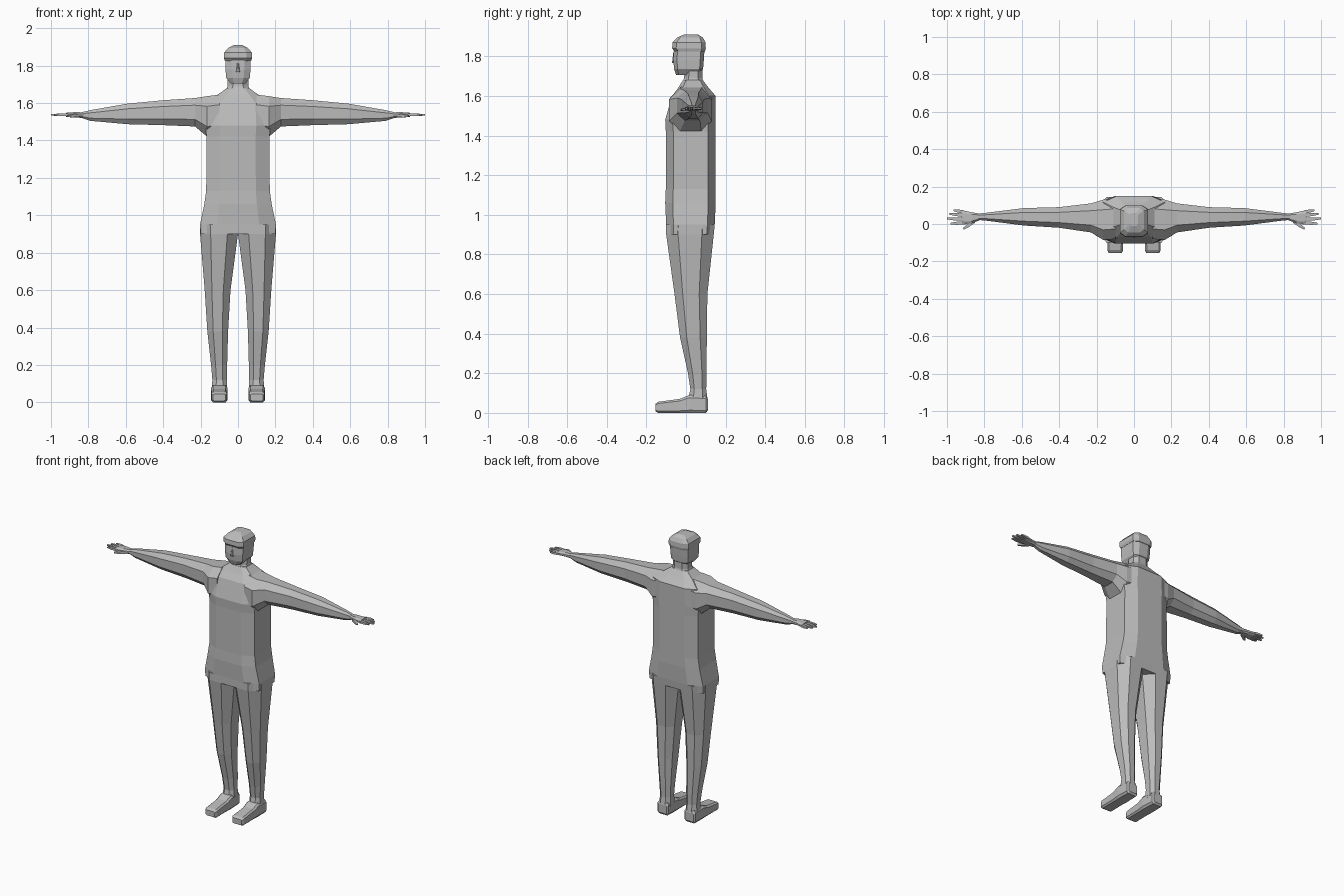
import bpy
import bmesh
from mathutils import Vector

default = bpy.data.objects.get("Cube")
if default:
    bpy.data.objects.remove(default, do_unlink=True)

grey = bpy.data.materials.new("plain_grey")
grey.use_nodes = True
colour = (0.5, 0.5, 0.5, 1)
grey.diffuse_color = colour
grey.node_tree.nodes["Principled BSDF"].inputs["Base Color"].default_value = colour


def octagon(a0, a1, b0, b1, cut_a, cut_b):
    """Rectangle with its corners cut off, as fractions of its sides."""
    ca, cb = (a1 - a0) * cut_a, (b1 - b0) * cut_b
    return [(a0 + ca, b0), (a1 - ca, b0), (a1, b0 + cb), (a1, b1 - cb),
            (a1 - ca, b1), (a0 + ca, b1), (a0, b1 - cb), (a0, b0 + cb)]


def loft(name, axis, rings, cut=(0.25, 0.25), side=1):
    """Skin cut rectangles (position, a0, a1, b0, b1) stacked along an axis."""
    place = {"x": lambda t, a, b: (t, a, b),
             "y": lambda t, a, b: (a, t, b),
             "z": lambda t, a, b: (a, b, t)}[axis]
    bm = bmesh.new()
    loops = []
    for t, *box in rings:
        loop = []
        for a, b in octagon(*box, *cut):
            x, y, z = place(t, a, b)
            loop.append(bm.verts.new((x * side, y, z)))
        loops.append(loop)
    for low, high in zip(loops, loops[1:]):
        for i in range(len(low)):
            j = (i + 1) % len(low)
            bm.faces.new((low[i], low[j], high[j], high[i]))
    bm.faces.new(loops[0])
    bm.faces.new(loops[-1])
    return finish(name, bm)


def finish(name, bm):
    bmesh.ops.recalc_face_normals(bm, faces=bm.faces)
    mesh = bpy.data.meshes.new(name)
    bm.to_mesh(mesh)
    bm.free()
    mesh.materials.append(grey)
    obj = bpy.data.objects.new(name, mesh)
    bpy.context.collection.objects.link(obj)
    return obj


def finger(name, start, end, side, width=0.009):
    """Tapered four-sided finger between two points."""
    start, end = Vector(start), Vector(end)
    across = (end - start).cross(Vector((0, 0, 1))).normalized()
    bm = bmesh.new()
    loops = []
    for point, size in ((start, width), (start.lerp(end, 0.6), width * 0.9), (end, width * 0.5)):
        loop = []
        for u, v in ((-1, -1), (1, -1), (1, 1), (-1, 1)):
            p = point + across * u * size + Vector((0, 0, v * size * 0.8))
            loop.append(bm.verts.new((p.x * side, p.y, p.z)))
        loops.append(loop)
    for low, high in zip(loops, loops[1:]):
        for i in range(4):
            bm.faces.new((low[i - 1], low[i], high[i], high[i - 1]))
    bm.faces.new(loops[0])
    bm.faces.new(loops[-1])
    finish(name, bm)


# Torso: height, half width, front, back
body = [(0.9, 0.2, -0.1, 0.14), (0.95, 0.203, -0.1, 0.145), (1.06, 0.18, -0.105, 0.15),
        (1.13, 0.17, -0.102, 0.15), (1.42, 0.168, -0.102, 0.15), (1.48, 0.175, -0.105, 0.15),
        (1.6, 0.165, -0.07, 0.15), (1.64, 0.115, -0.04, 0.115), (1.68, 0.06, -0.015, 0.085)]
loft("torso", "z", [(z, -w, w, f, b) for z, w, f, b in body], (0.22, 0.15))

# Neck, head and close-fitting hair
neck = [(1.66, 0.066, -0.02, 0.09), (1.69, 0.056, -0.01, 0.083), (1.75, 0.056, -0.005, 0.083)]
loft("neck", "z", [(z, -w, w, f, b) for z, w, f, b in neck])
head = [(1.705, 0.04, -0.05, 0.06), (1.735, 0.063, -0.06, 0.086),
        (1.78, 0.067, -0.064, 0.09), (1.86, 0.069, -0.06, 0.095)]
loft("head", "z", [(z, -w, w, f, b) for z, w, f, b in head], (0.25, 0.12))
hair = [(1.825, 0.07, -0.058, 0.096), (1.84, 0.075, -0.07, 0.1), (1.87, 0.074, -0.068, 0.098),
        (1.895, 0.053, -0.045, 0.085), (1.91, 0.022, -0.01, 0.06)]
loft("hair", "z", [(z, -w, w, f, b) for z, w, f, b in hair], (0.2, 0.12))
loft("nose", "z", [(1.765, -0.01, 0.01, -0.071, -0.05), (1.82, -0.004, 0.004, -0.064, -0.05)])

leg = [(0.06, 0.057, 0.142, 0.01, 0.11), (0.12, 0.06, 0.137, 0.022, 0.102),
       (0.2, 0.058, 0.144, 0.01, 0.104), (0.38, 0.053, 0.164, -0.03, 0.105),
       (0.6, 0.04, 0.178, -0.058, 0.108), (0.9, 0, 0.203, -0.1, 0.14),
       (0.95, 0, 0.203, -0.1, 0.145)]
foot = [(-0.155, 0.066, 0.135, 0.008, 0.045), (-0.14, 0.058, 0.143, 0, 0.056),
        (-0.03, 0.058, 0.142, 0, 0.071), (0.015, 0.055, 0.145, 0, 0.09),
        (0.1, 0.06, 0.142, 0, 0.085), (0.11, 0.068, 0.134, 0.012, 0.07)]
arm = [(0.1, -0.08, 0.135, 1.43, 1.645), (0.165, -0.085, 0.13, 1.42, 1.637),
       (0.23, -0.045, 0.11, 1.475, 1.627), (0.4, -0.02, 0.09, 1.482, 1.615),
       (0.59, -0.008, 0.085, 1.487, 1.597), (0.79, 0.018, 0.06, 1.505, 1.562),
       (0.84, 0.022, 0.055, 1.522, 1.55)]
hand = [(0.82, 0.022, 0.055, 1.52, 1.55), (0.87, 0.003, 0.063, 1.523, 1.552),
        (0.92, -0.004, 0.074, 1.526, 1.548)]

# Fingers: base y, tip x, tip y
digits = {"little": (0.064, 0.965, 0.074), "ring": (0.046, 0.988, 0.055),
          "middle": (0.026, 1.0, 0.029), "index": (0.006, 0.98, 0.002)}

for side, word in ((1, "left"), (-1, "right")):
    loft(word + "_leg", "z", leg, (0.28, 0.25), side)
    loft(word + "_foot", "y", foot, (0.12, 0.15), side)
    loft(word + "_arm", "x", arm, (0.25, 0.25), side)
    loft(word + "_hand", "x", hand, (0.2, 0.3), side)
    for label, (base, tip_x, tip_y) in digits.items():
        finger(f"{word}_{label}_finger", (0.91, base, 1.537), (tip_x, tip_y, 1.537), side)
    finger(word + "_thumb", (0.855, 0.015, 1.533), (0.912, -0.026, 1.53), side, 0.01)
